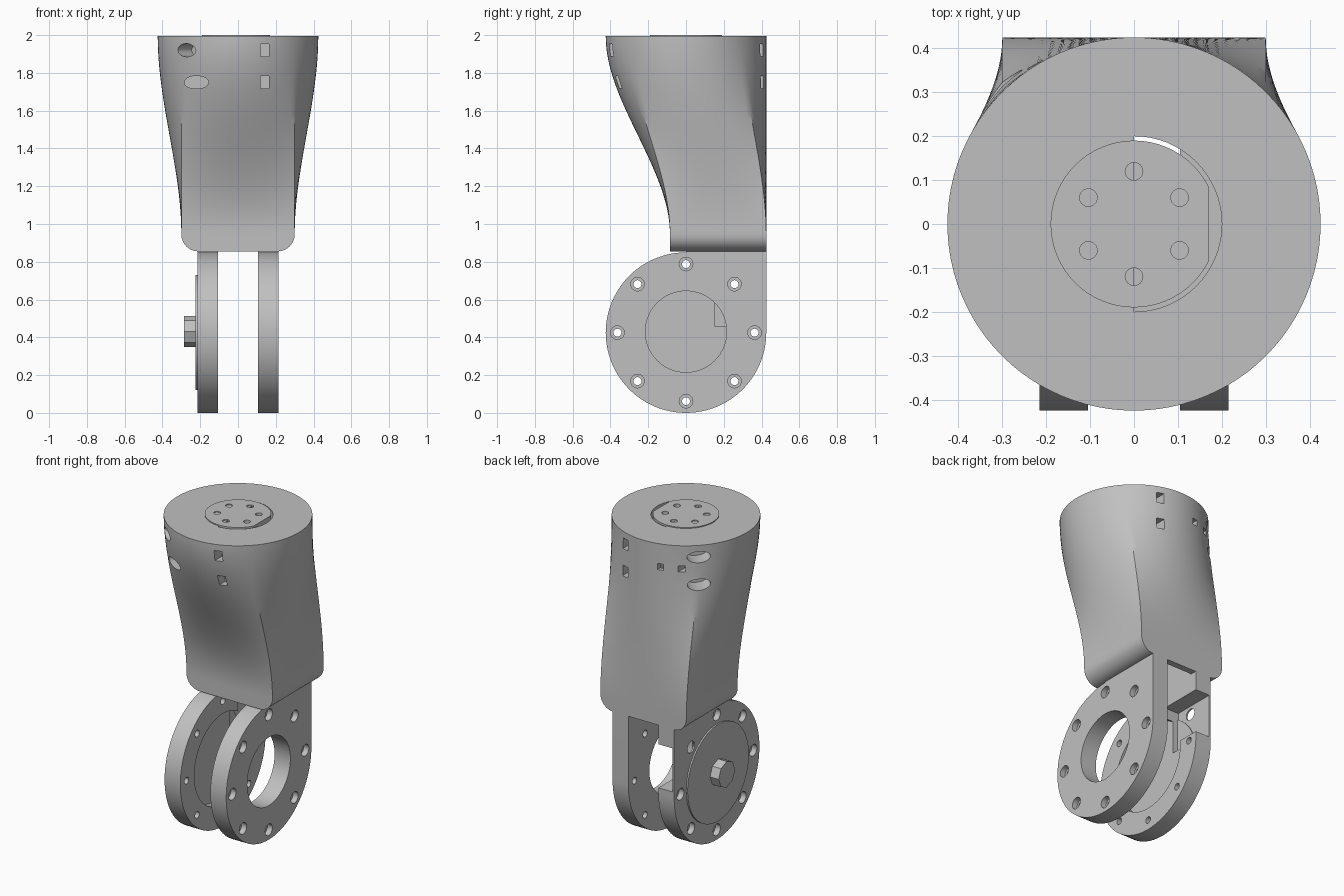
import bpy, bmesh, math
from mathutils import Matrix, Vector

if "Cube" in bpy.data.objects:
    bpy.data.objects.remove(bpy.data.objects["Cube"], do_unlink=True)

grey = bpy.data.materials.new("light_grey")
grey.use_nodes = True
grey.diffuse_color = (0.53, 0.53, 0.53, 1)
grey.node_tree.nodes["Principled BSDF"].inputs["Base Color"].default_value = (0.53, 0.53, 0.53, 1)

R = 0.425        # radius of the neck and of the fork rings
AXLE = 0.425     # height of the fork axle


def make(name, bm):
    bmesh.ops.recalc_face_normals(bm, faces=bm.faces)
    mesh = bpy.data.meshes.new(name)
    bm.to_mesh(mesh)
    bm.free()
    mesh.materials.append(grey)
    obj = bpy.data.objects.new(name, mesh)
    bpy.context.collection.objects.link(obj)
    return obj


def activate(obj):
    bpy.ops.object.select_all(action='DESELECT')
    obj.select_set(True)
    bpy.context.view_layer.objects.active = obj


def smooth(obj):
    activate(obj)
    bpy.ops.object.shade_smooth_by_angle(angle=math.radians(30))


def box(name, lo, hi):
    bm = bmesh.new()
    lo, hi = Vector(lo), Vector(hi)
    bmesh.ops.create_cube(bm, size=1)
    for v in bm.verts:
        v.co = (lo + hi) / 2 + v.co * (hi - lo)
    return make(name, bm)


def cylinder(name, start, end, radius, sides=48, squash=(1, 1)):
    """Cylinder between two points; squash scales its two cross axes."""
    start, end = Vector(start), Vector(end)
    axis = (end - start).normalized()
    up = Vector((0, 0, 1)) if abs(axis.z) < 0.9 else Vector((0, 1, 0))
    side = axis.cross(up).normalized()
    up = side.cross(axis)
    frame = Matrix((side * squash[0], up * squash[1], axis)).transposed().to_4x4()
    bm = bmesh.new()
    bmesh.ops.create_cone(bm, cap_ends=True, segments=sides, radius1=radius, radius2=radius,
                          depth=(end - start).length,
                          matrix=Matrix.Translation((start + end) / 2) @ frame)
    return make(name, bm)


def cut(target, cutter):
    cutter.hide_render = True
    mod = target.modifiers.new("cut", 'BOOLEAN')
    mod.operation = 'DIFFERENCE'
    mod.solver = 'EXACT'
    mod.object = cutter
    activate(target)
    bpy.ops.object.modifier_apply(modifier=mod.name)
    bpy.data.objects.remove(cutter, do_unlink=True)


# Body: round neck blending down to a square foot with rounded lower sides
def section(z, blend, half):
    corners = [(half, R), (-half, R), (-half, -0.085), (half, -0.085)]
    n, points = 24, []
    for k in range(4):
        a, b = Vector(corners[k]), Vector(corners[(k + 1) % 4])
        for i in range(n):
            ang = math.radians(45 + 90 * (k + i / n))
            p = (Vector((math.cos(ang), math.sin(ang))) * R).lerp(a.lerp(b, i / n), blend)
            points.append((p.x, p.y, z))
    return points


TOP, FOOT, ROUND = 1.994, 0.945, 0.09
rings = []
for i in range(41):
    t = i / 40
    rings.append(section(TOP + (FOOT - TOP) * t, t * t * (3 - 2 * t), 0.3))
for i in range(1, 9):
    a = math.pi / 2 * i / 8
    rings.append(section(FOOT - ROUND * math.sin(a), 1, 0.3 - ROUND + ROUND * math.cos(a)))
bm = bmesh.new()
loops = [[bm.verts.new(p) for p in ring] for ring in rings]
for upper, lower in zip(loops, loops[1:]):
    for i in range(len(upper)):
        j = (i + 1) % len(upper)
        bm.faces.new((upper[i], upper[j], lower[j], lower[i]))
bm.faces.new(loops[0])
bm.faces.new(loops[-1])
body = make("body", bm)

# Inner cavity and half-round opening beside the top disc
cut(body, box("cavity", (-0.105, -0.05, 0.7), (0.105, 0.385, 1.94)))
opening = cylinder("opening", (0, 0, 1.9), (0, 0, 2.1), 0.2, 64)
cut(opening, box("half", (-0.5, -0.5, 1.8), (0, 0.5, 2.2)))
cut(body, opening)

# Square slots and oval screw pockets in the neck
for z, front in ((1.92, -0.33), (1.75, -0.30)):
    cut(body, box("slot", (0.118, -0.5, z - 0.033), (0.163, front, z + 0.033)))
    cut(body, box("slot", (0.118, 0.33, z - 0.033), (0.163, 0.5, z + 0.033)))
    cut(body, cylinder("pocket", (-0.4, 0.4, z), (-0.23, 0.23, z), 0.035, 32, (1.95, 1)))
for x in (-0.11, -0.225):
    cut(body, box("small_slot", (x - 0.018, 0.31, 1.83), (x + 0.018, 0.5, 1.868)))
cut(body, cylinder("pocket", (-0.4, -0.46, 1.92), (-0.2, -0.24, 1.92), 0.035, 32, (1.75, 1)))
cut(body, cylinder("pocket", (-0.22, -0.5, 1.75), (-0.22, -0.2, 1.75), 0.034, 32, (1.9, 1)))
smooth(body)


# Fork legs: a ring plate with one square upper back corner
def leg(name, side):
    outline = [(R, 0.86), (0, 0.86)]
    for i in range(73):
        a = math.radians(90 + 270 * i / 72)
        outline.append((R * math.cos(a), AXLE + R * math.sin(a)))
    bm = bmesh.new()
    face = bm.faces.new([bm.verts.new((side * 0.105, y, z)) for y, z in outline])
    out = bmesh.ops.extrude_face_region(bm, geom=[face])
    bmesh.ops.translate(bm, vec=(side * 0.11, 0, 0),
                        verts=[v for v in out["geom"] if isinstance(v, bmesh.types.BMVert)])
    return make(name, bm)


left_leg, right_leg = leg("left_leg", 1), leg("right_leg", -1)
cut(left_leg, cylinder("bore", (0, 0, AXLE + 0.005), (0.4, 0, AXLE + 0.005), 0.215, 64))
cut(right_leg, cylinder("recess", (-0.165, 0, AXLE), (0, 0, AXLE), 0.285, 64))
cut(right_leg, box("channel", (-0.205, 0.15, 0.46), (0, 0.6, 0.735)))

# Counterbored bolt circle on both legs
for obj, side in ((left_leg, 1), (right_leg, -1)):
    for k in range(8):
        a = math.pi / 4 * k
        y, z = 0.363 * math.cos(a), AXLE + 0.363 * math.sin(a)
        cut(obj, cylinder("bolt_hole", (0, y, z), (side * 0.4, y, z), 0.021, 20))
        cut(obj, cylinder("counterbore", (side * 0.18, y, z), (side * 0.4, y, z), 0.036, 24))
    smooth(obj)

# Axle cover and faceted hub on the right leg
smooth(cylinder("axle_cover", (-0.225, 0, AXLE), (-0.2, 0, AXLE), 0.305, 64))
cylinder("axle_hub", (-0.285, 0, AXLE + 0.005), (-0.21, 0, AXLE + 0.005), 0.082, 8)

# Mounting plate inside the cavity
box("mount_plate", (-0.105, -0.05, 0.9), (0.105, 0.12, 0.94))

# Top disc with one flat side and six screw holes
disc = cylinder("top_disc", (0, 0, 1.93), (0, 0, 2.0), 0.19, 64)
cut(disc, box("flat", (0.17, -0.5, 1.8), (0.5, 0.5, 2.2)))
for k in range(6):
    a = math.radians(90 + 60 * k)
    x, y = 0.12 * math.cos(a), 0.12 * math.sin(a)
    cut(disc, cylinder("screw_hole", (x, y, 1.96), (x, y, 2.1), 0.02, 24))
smooth(disc)
